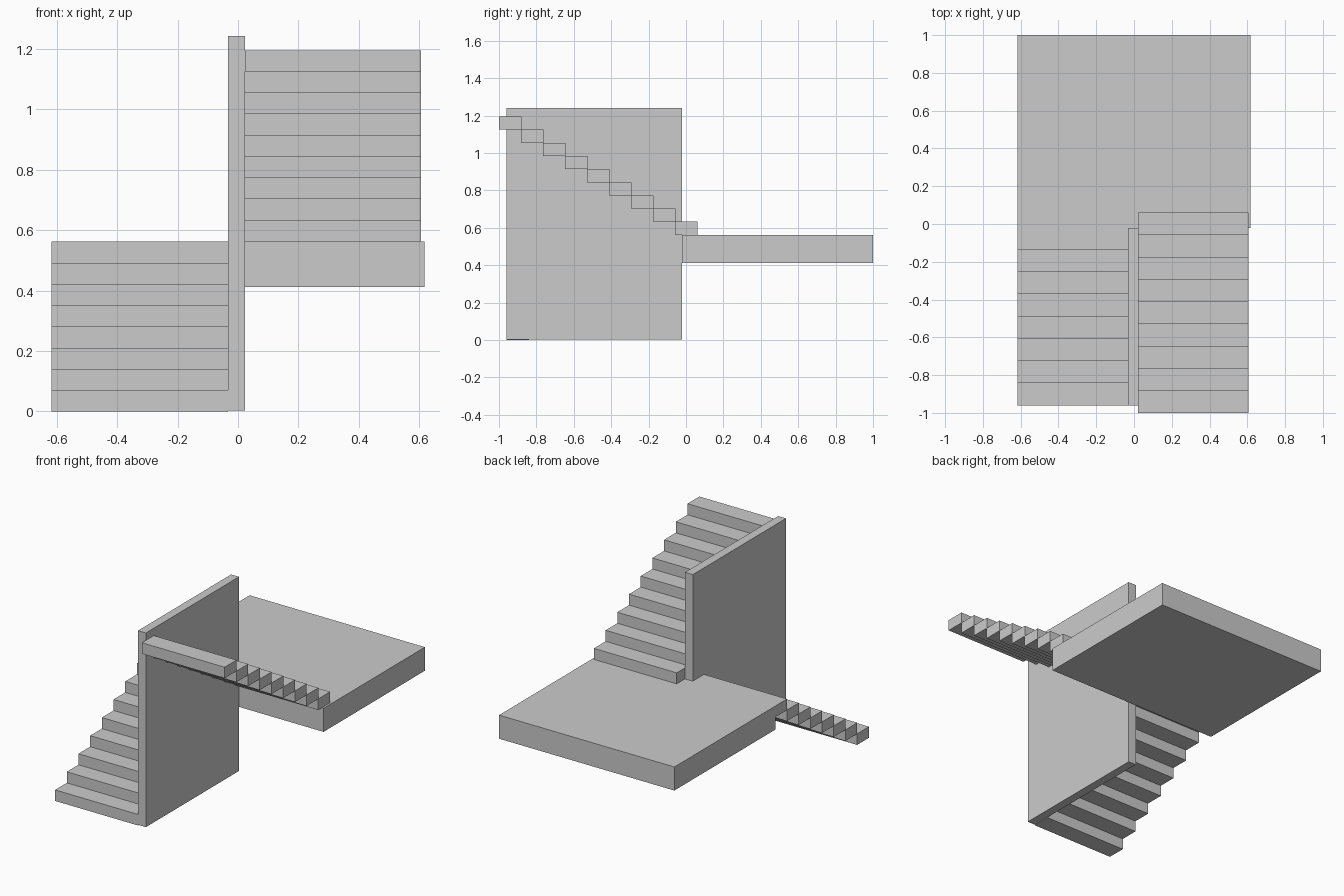
import bpy
import bmesh
from mathutils import Vector

if "Cube" in bpy.data.objects:
    bpy.data.objects.remove(bpy.data.objects["Cube"])

RISE, RUN, DEPTH = 0.0703, 0.1178, 0.1195


def add_box(bm, lo, hi):
    lo, hi = Vector(lo), Vector(hi)
    verts = bmesh.ops.create_cube(bm, size=1)["verts"]
    bmesh.ops.scale(bm, vec=hi - lo, verts=verts)
    bmesh.ops.translate(bm, vec=(lo + hi) / 2, verts=verts)


def make_object(name, boxes):
    bm = bmesh.new()
    for lo, hi in boxes:
        add_box(bm, lo, hi)
    mesh = bpy.data.meshes.new(name)
    bm.to_mesh(mesh)
    bm.free()
    obj = bpy.data.objects.new(name, mesh)
    bpy.context.collection.objects.link(obj)
    return obj


def flight(name, x0, x1, y, z, count, direction):
    # stacked block steps; y is the front edge of the lowest step
    steps = []
    for i in range(count):
        y0, z0 = y + direction * i * RUN, z + i * RISE
        steps.append(((x0, y0, z0), (x1, y0 + DEPTH, z0 + RISE)))
    return make_object(name, steps)


LANDING_TOP = 8 * RISE

# lower flight climbs to the back, upper flight returns to the front
flight("lower_flight", -0.618, -0.033, -0.960, 0.0, 8, 1)
flight("upper_flight", 0.0225, 0.606, -1.0 + 8 * RUN, LANDING_TOP, 9, -1)

# half landing
make_object("landing", [((-0.618, -0.021, 0.412), (0.618, 1.0, LANDING_TOP))])

# dividing wall between the flights
make_object("divider_wall", [((-0.033, -0.960, 0.004), (0.0225, -0.0225, 1.242))])
